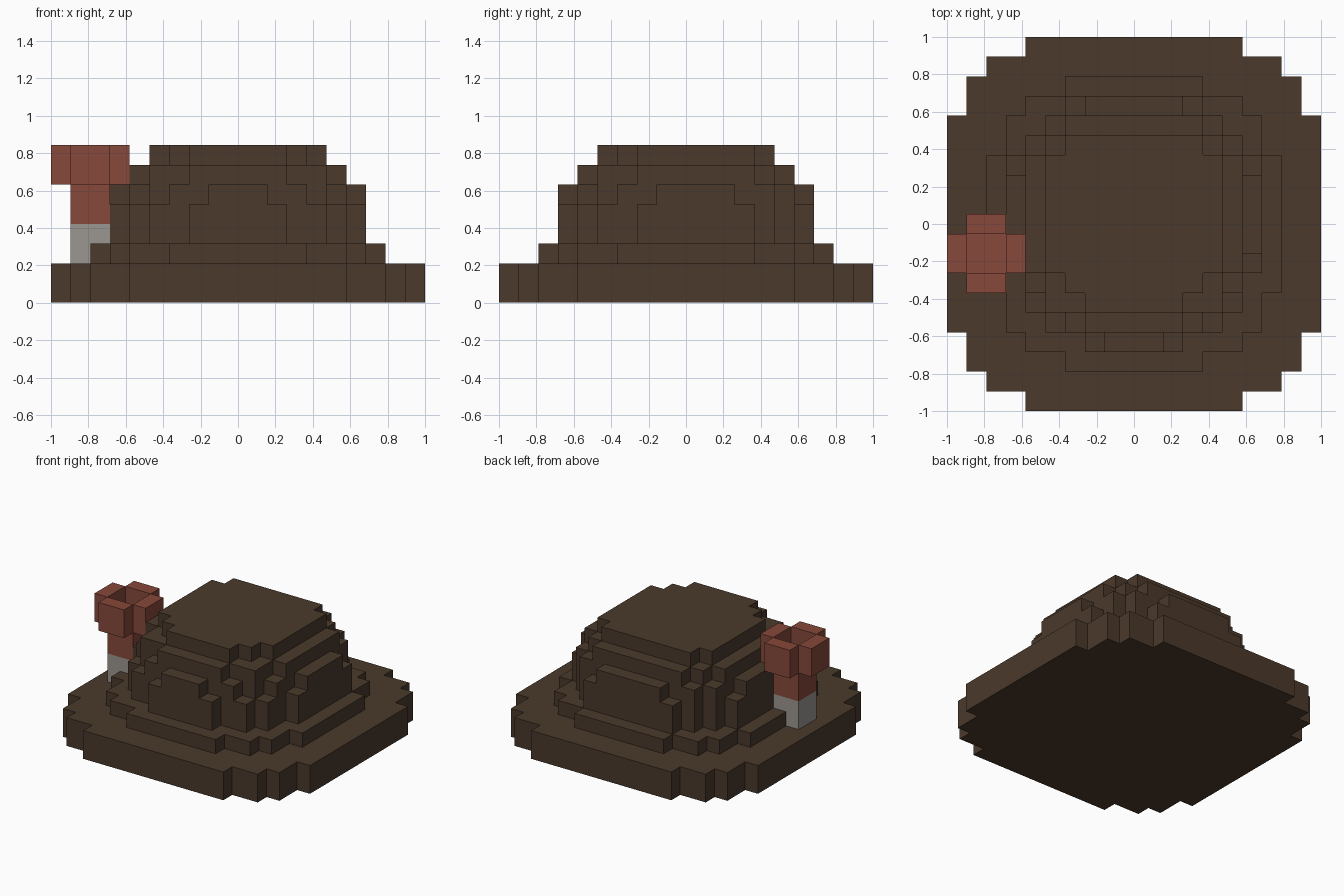
import bpy, bmesh
from mathutils import Vector

if "Cube" in bpy.data.objects:
    bpy.data.objects.remove(bpy.data.objects["Cube"])

U = 2 / 19  # block size


def material(name, color):
    m = bpy.data.materials.new(name)
    m.diffuse_color = (*color, 1)
    m.use_nodes = True
    m.node_tree.nodes["Principled BSDF"].inputs["Base Color"].default_value = m.diffuse_color
    return m


def block_mesh(name, cells, mat):
    """Outer skin of a set of unit blocks; x and y cells are centred on whole numbers."""
    bm = bmesh.new()
    for c in cells:
        for axis in range(3):
            for sign in (-1, 1):
                n = list(c)
                n[axis] += sign
                if tuple(n) in cells:
                    continue
                a, b = (axis + 1) % 3, (axis + 2) % 3
                quad = []
                for s, t in ((-1, -1), (1, -1), (1, 1), (-1, 1)):
                    p = Vector((c[0], c[1], c[2] + 0.5))
                    p[axis] += sign / 2
                    p[a] += s / 2
                    p[b] += t / 2
                    quad.append(bm.verts.new(p * U))
                bm.faces.new(quad if sign > 0 else quad[::-1])
    bmesh.ops.remove_doubles(bm, verts=bm.verts, dist=0.001)
    bmesh.ops.dissolve_limit(bm, angle_limit=0.01, verts=bm.verts, edges=bm.edges)
    me = bpy.data.meshes.new(name)
    bm.to_mesh(me)
    bm.free()
    me.materials.append(mat)
    ob = bpy.data.objects.new(name, me)
    bpy.context.collection.objects.link(ob)
    return ob


def layer(z, front, back):
    """Rounded layer: half width of each row going out from the middle."""
    rows = {-i: h for i, h in enumerate(front)}
    rows.update({i: h for i, h in enumerate(back)})
    return {(x, y, z) for y, h in rows.items() for x in range(-h, h + 1)}


def box(xs, ys, zs):
    return {(x, y, z) for x in range(*xs) for y in range(*ys) for z in range(*zs)}


brown = material("dark brown felt", (0.069, 0.041, 0.024))
red = material("brick red", (0.238, 0.065, 0.042))
grey = material("stone grey", (0.33, 0.31, 0.285))

# Brim and stepped crown
brim = [9] * 6 + [8, 8, 7, 5]
band = [7] * 4 + [6, 6, 5, 3]
low_front, low_back = [6, 6, 6, 5, 5, 4, 2], [6, 6, 6, 6, 5, 4, 3]
hat = set()
for z, front, back in (
    (0, brim, brim), (1, brim, brim), (2, band, band),
    (3, low_front, low_back), (4, low_front, low_back),
    (5, [6, 6, 5, 5, 4, 3, 1], low_front),
    (6, [5, 5, 5, 4, 4, 2], [5, 5, 5, 5, 4, 3]),
    (7, [4, 4, 4, 3, 2], [4, 4, 4, 4, 3]),
):
    hat |= layer(z, front, back)

# Post standing on the brim
post = box((-8, -6), (-2, 0), (2, 4))
hat -= post
block_mesh("hat", hat, brown)
block_mesh("post_base", post, grey)

# Red stem with four arms around an open middle
cup = box((-8, -6), (-2, 0), (4, 6))
cup |= box((-9, -8), (-2, 0), (6, 8)) | box((-6, -5), (-2, 0), (6, 8))
cup |= box((-8, -6), (-3, -2), (6, 8)) | box((-8, -6), (0, 1), (6, 8))
block_mesh("red_cup", cup, red)
